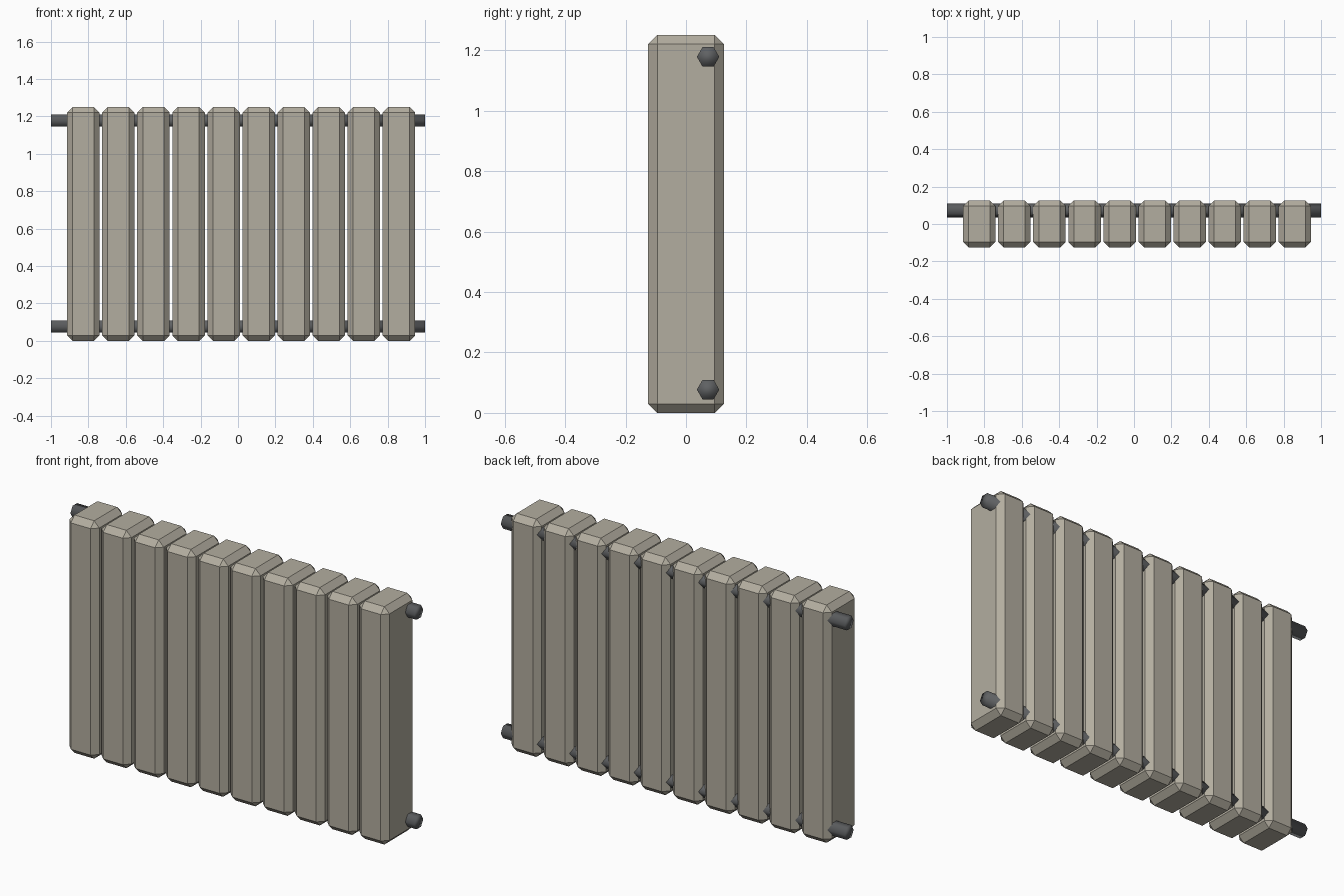
import bpy
import bmesh
from math import radians

old = bpy.data.objects.get("Cube")
if old:
    bpy.data.objects.remove(old, do_unlink=True)


def make_material(name, rgb):
    mat = bpy.data.materials.new(name)
    mat.use_nodes = True
    color = (*rgb, 1.0)
    mat.diffuse_color = color
    mat.node_tree.nodes["Principled BSDF"].inputs["Base Color"].default_value = color
    return mat


warm_grey = make_material("warm grey enamel", (0.45, 0.42, 0.35))
dark_steel = make_material("dark steel", (0.115, 0.12, 0.125))

# Radiator columns: chamfered upright boxes sharing one mesh
COUNT, PITCH, FIRST = 10, 0.1875, -0.827
WIDTH, DEPTH, HEIGHT, CHAMFER = 0.174, 0.25, 1.25, 0.03

bm = bmesh.new()
bmesh.ops.create_cube(bm, size=1)
bmesh.ops.scale(bm, vec=(WIDTH, DEPTH, HEIGHT), verts=bm.verts)
bmesh.ops.bevel(bm, geom=bm.edges[:], offset=CHAMFER, segments=1,
                affect='EDGES', clamp_overlap=True)
column_mesh = bpy.data.meshes.new("column")
bm.to_mesh(column_mesh)
bm.free()
column_mesh.materials.append(warm_grey)

for i in range(COUNT):
    column = bpy.data.objects.new(f"column_{i + 1}", column_mesh)
    column.location = (FIRST + i * PITCH, 0, HEIGHT / 2)
    bpy.context.collection.objects.link(column)

# Hexagonal pipes running through all columns near the back
for name, z in (("lower_pipe", 0.077), ("upper_pipe", 1.178)):
    bpy.ops.mesh.primitive_cylinder_add(vertices=6, radius=0.037, depth=2,
                                        location=(0, 0.073, z),
                                        rotation=(0, radians(90), 0))
    pipe = bpy.context.object
    pipe.name = name
    pipe.data.materials.append(dark_steel)
    bpy.ops.object.shade_smooth()
